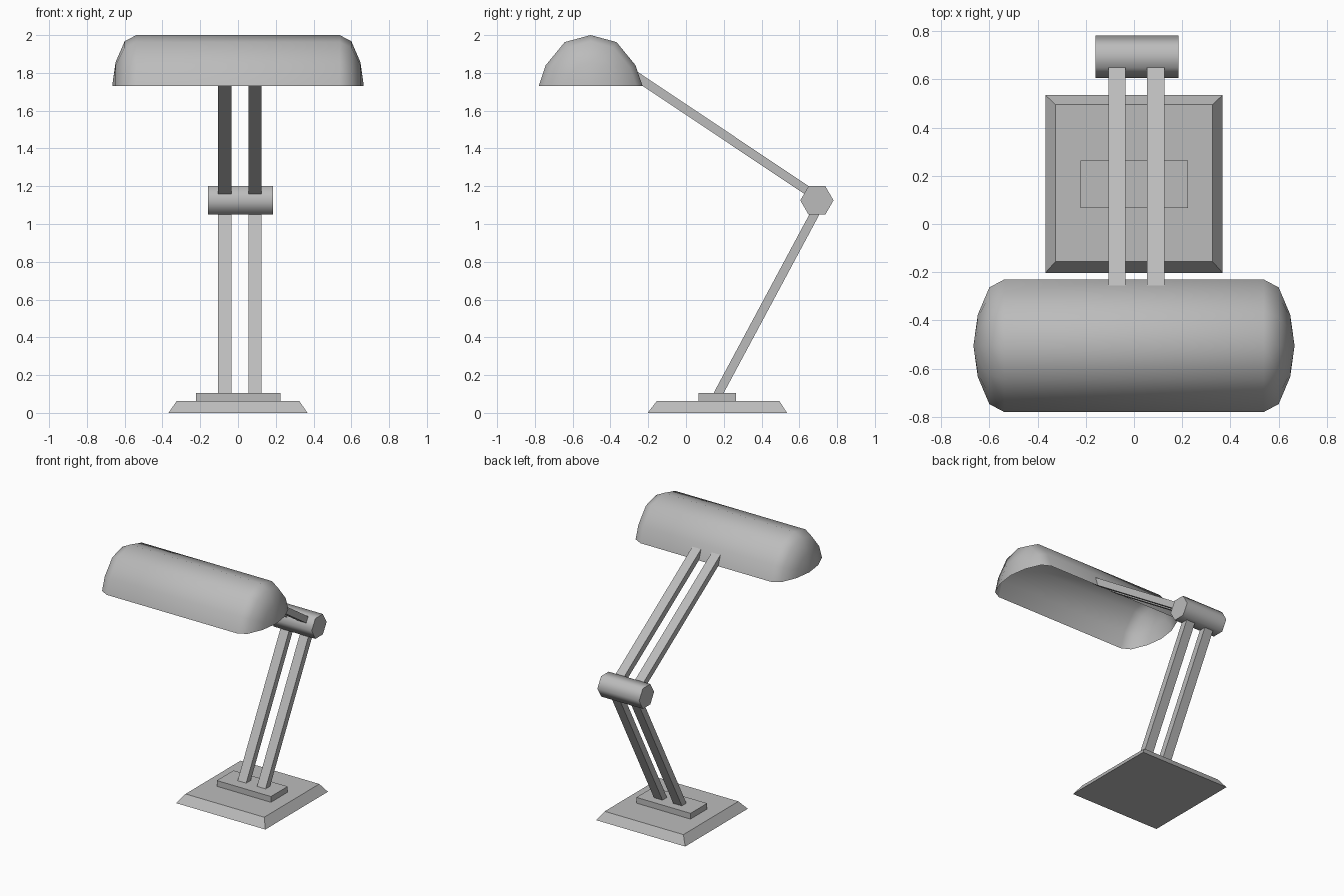
import bpy, bmesh
from math import radians
from mathutils import Vector

cube = bpy.data.objects.get("Cube")
if cube:
    bpy.data.objects.remove(cube, do_unlink=True)

grey = bpy.data.materials.new("lamp grey")
grey.use_nodes = True
grey.diffuse_color = (0.5, 0.5, 0.5, 1)
grey.node_tree.nodes["Principled BSDF"].inputs["Base Color"].default_value = (0.5, 0.5, 0.5, 1)


def finish(name, bm, smooth=None):
    mesh = bpy.data.meshes.new(name)
    bm.to_mesh(mesh)
    bm.free()
    obj = bpy.data.objects.new(name, mesh)
    bpy.context.collection.objects.link(obj)
    mesh.materials.append(grey)
    if smooth:
        bpy.ops.object.select_all(action='DESELECT')
        obj.select_set(True)
        bpy.context.view_layer.objects.active = obj
        bpy.ops.object.shade_smooth_by_angle(angle=radians(smooth))
    return obj


def loft(name, rings, caps=True, closed=True, smooth=None):
    """Bridge successive rings of points, optionally capping both ends."""
    bm = bmesh.new()
    rows = [[bm.verts.new(p) for p in ring] for ring in rings]
    count = len(rows[0])
    for a, b in zip(rows, rows[1:]):
        for i in range(count if closed else count - 1):
            j = (i + 1) % count
            bm.faces.new((a[i], a[j], b[j], b[i]))
    if caps:
        bm.faces.new(rows[0])
        bm.faces.new(rows[-1])
    bmesh.ops.remove_doubles(bm, verts=bm.verts, dist=0.0005)
    bmesh.ops.recalc_face_normals(bm, faces=bm.faces)
    return finish(name, bm, smooth)


def rect(x0, x1, y0, y1, z):
    return [(x0, y0, z), (x1, y0, z), (x1, y1, z), (x0, y1, z)]


def arm(name, x, start, end, width=0.071, thick=0.047):
    """Flat bar running between two (y, z) points."""
    a, b = Vector((x, *start)), Vector((x, *end))
    side = Vector((width / 2, 0, 0))
    up = (b - a).cross(side).normalized() * thick / 2
    loft(name, [[p + side + up, p - side + up, p - side - up, p + side - up]
                for p in (a, b)])


# Base: bevelled slab with a small mounting plate
loft("base", [rect(-0.368, 0.368, -0.203, 0.535, 0),
              rect(-0.325, 0.325, -0.155, 0.495, 0.062)])
loft("mounting_plate", [rect(-0.222, 0.225, 0.067, 0.264, 0.06),
                        rect(-0.222, 0.225, 0.067, 0.264, 0.105)])

# Twin arms, lower and upper
for side, x in (("right", -0.07), ("left", 0.09)):
    arm("lower_arm_" + side, x, (0.162, 0.085), (0.69, 1.07))
    arm("upper_arm_" + side, x, (-0.275, 1.79), (0.66, 1.165))

# Six-sided hinge barrel
hexagon = [(0.088, 0), (0.044, 0.076), (-0.044, 0.076),
           (-0.088, 0), (-0.044, -0.076), (0.044, -0.076)]
loft("hinge_barrel", [[(x, 0.693 + y, 1.125 + z) for y, z in hexagon]
                      for x in (-0.16, 0.185)], smooth=65)

# Open half-round shade with rounded ends
half = [(0.275, 0), (0.238, 0.11), (0.137, 0.233), (0, 0.27)]
arch = half + [(-y, z) for y, z in reversed(half[:-1])]
ends = [(0.666, 0), (0.648, 0.47), (0.6, 0.88), (0.538, 1)]
stations = [(-x, s) for x, s in ends] + list(reversed(ends))
shade = loft("shade", [[(x, -0.505 + y * s, 1.73 + z * s) for y, z in arch]
                       for x, s in stations], caps=False, closed=False, smooth=65)
# Keep the open shell facing outward
if sum(p.normal.z for p in shade.data.polygons) < 0:
    shade.data.flip_normals()
